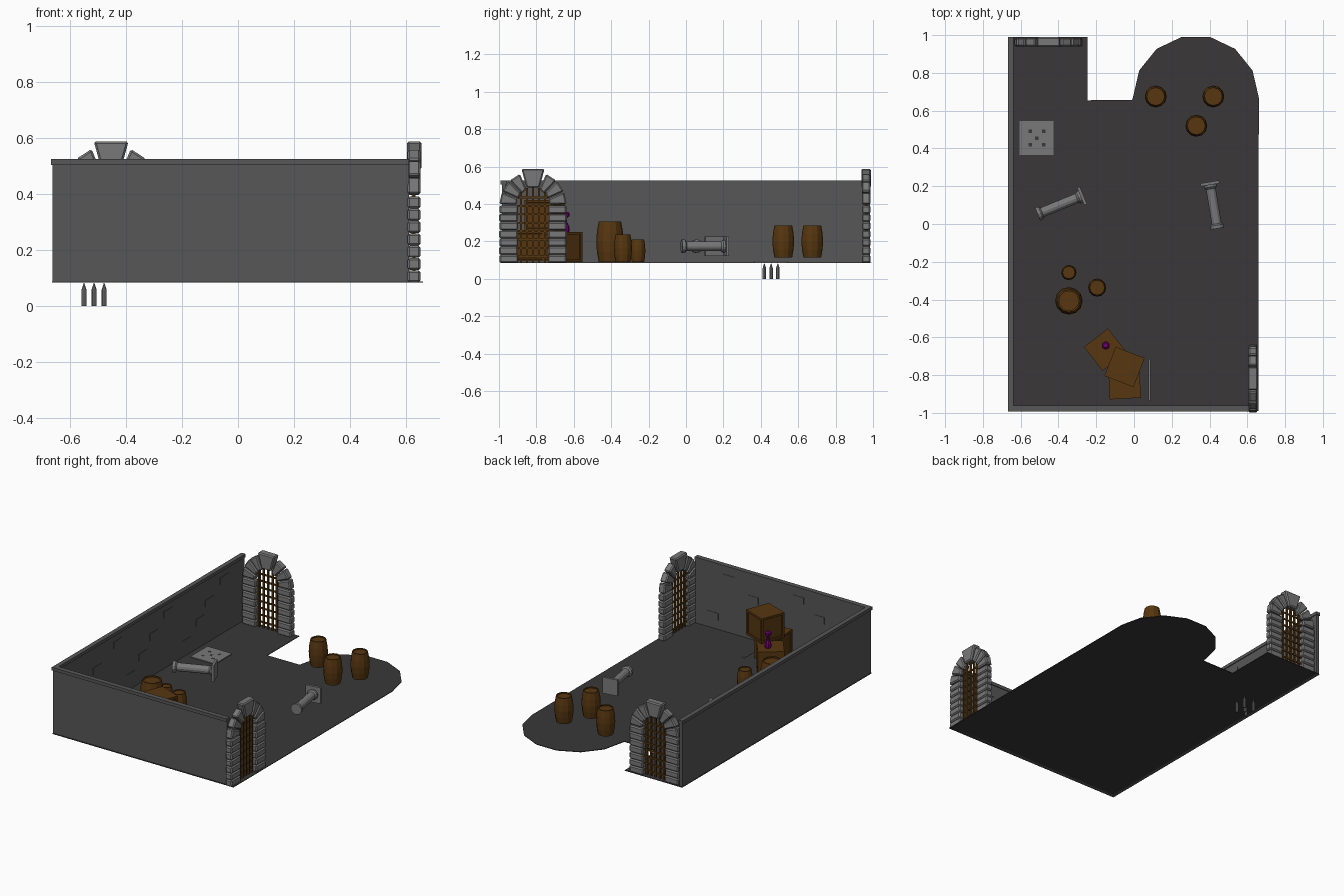
import bpy, bmesh, math, random
from mathutils import Matrix, Vector

if "Cube" in bpy.data.objects:
    bpy.data.objects.remove(bpy.data.objects["Cube"])

random.seed(4)
T = Matrix.Translation
I = Matrix.Identity(4)


def rot(deg, axis='Z'):
    return Matrix.Rotation(math.radians(deg), 4, axis)


def material(name, r, g, b):
    m = bpy.data.materials.new(name)
    m.diffuse_color = (r, g, b, 1)
    m.use_nodes = True
    m.node_tree.nodes["Principled BSDF"].inputs["Base Color"].default_value = m.diffuse_color
    return m


FLOOR = material("dark_stone", 0.042, 0.039, 0.04)
WALL = material("wall_stone", 0.095, 0.095, 0.095)
STONE = material("cut_stone", 0.19, 0.19, 0.19)
WOOD = material("wood", 0.095, 0.038, 0.005)
DARK = material("dark_wood", 0.06, 0.024, 0.004)
PURPLE = material("purple_glass", 0.16, 0.0, 0.16)


def finish(bm, name, mat, matrix=I, bevel=0):
    bmesh.ops.recalc_face_normals(bm, faces=bm.faces)
    me = bpy.data.meshes.new(name)
    bm.to_mesh(me)
    bm.free()
    me.materials.append(mat)
    ob = bpy.data.objects.new(name, me)
    ob.matrix_world = matrix
    bpy.context.collection.objects.link(ob)
    if bevel:
        mod = ob.modifiers.new("bevel", 'BEVEL')
        mod.width = bevel
        mod.segments = 1
    return ob


def add_box(bm, c, s):
    bmesh.ops.create_cube(bm, size=1, matrix=T(c) @ Matrix.Diagonal((*s, 1)))


def box(name, lo, hi, mat, matrix=I, bevel=0):
    bm = bmesh.new()
    lo, hi = Vector(lo), Vector(hi)
    add_box(bm, (lo + hi) / 2, hi - lo)
    return finish(bm, name, mat, matrix, bevel)


def add_prism(bm, pts, off):
    """Extrude a planar outline by a vector."""
    a = [bm.verts.new(p) for p in pts]
    b = [bm.verts.new(Vector(p) + Vector(off)) for p in pts]
    bm.faces.new(a)
    bm.faces.new(b)
    n = len(pts)
    for i in range(n):
        j = (i + 1) % n
        bm.faces.new((a[i], a[j], b[j], b[i]))


def lathe(name, profile, n, mat, matrix):
    """Closed turned shape from (radius, height) pairs."""
    bm = bmesh.new()
    rings = [[bm.verts.new((r * math.cos(2 * math.pi * k / n), r * math.sin(2 * math.pi * k / n), z))
              for k in range(n)] for r, z in profile]
    for a, b in zip(rings, rings[1:]):
        for k in range(n):
            j = (k + 1) % n
            bm.faces.new((a[k], a[j], b[j], b[k]))
    bm.faces.new(rings[0])
    bm.faces.new(rings[-1])
    return finish(bm, name, mat, matrix)


# Floor with a rounded alcove and a doorway recess
Z = 0.088
arc = [(0.3275 + 0.333 * math.cos(math.pi * k / 7), 0.67 + 0.329 * math.sin(math.pi * k / 7), Z) for k in range(8)]
bm = bmesh.new()
add_prism(bm, [(-0.665, -0.99, Z), (0.66, -0.99, Z)] + arc +
          [(-0.01, 0.657, Z), (-0.245, 0.655, Z), (-0.245, 0.99, Z), (-0.665, 0.99, Z)], (0, 0, -0.004))
finish(bm, "floor", FLOOR)

# Two walls with a slightly overhanging coping
box("left_wall", (-0.663, -0.985, 0.084), (-0.643, 0.985, 0.506), WALL)
box("front_wall", (-0.663, -0.985, 0.084), (0.61, -0.965, 0.506), WALL)
box("left_coping", (-0.668, -0.992, 0.504), (-0.638, 0.99, 0.525), WALL)
box("front_coping", (-0.668, -0.992, 0.504), (0.61, -0.96, 0.525), WALL)

# Scattered raised bricks on the inner wall faces
for k in range(12):
    z = 0.15 + 0.09 * (k % 4)
    y = -0.85 + 0.145 * k + random.uniform(-0.04, 0.04)
    box("left_brick", (-0.644, y, z), (-0.6405, y + 0.09, z + 0.045), WALL)
    if k < 9:
        x = -0.58 + 0.125 * k + random.uniform(-0.03, 0.03)
        box("front_brick", (x, -0.966, z), (x + 0.08, -0.9625, z + 0.045), WALL)


def gateway(label, matrix):
    """Stone arch with a wooden lattice; width on local x, depth on local y."""
    bm = bmesh.new()
    h = (0.392 - 0.084) / 7
    for s in (-1, 1):
        for k in range(7):
            add_box(bm, (s * (0.129 + 0.002 * (k % 2)), 0, 0.084 + h * (k + 0.5)), (0.1, 0.046, h - 0.001))
        for k in range(3):
            a0, a1 = math.radians(22.5 * k + 1.5), math.radians(22.5 * k + 22)
            add_prism(bm, [(s * r * math.cos(a), -0.023, 0.395 + r * math.sin(a))
                           for r, a in ((0.086, a0), (0.18, a0), (0.18, a1), (0.09, a1))], (0, 0.046, 0))
    add_prism(bm, [(-0.034, -0.026, 0.487), (0.034, -0.026, 0.487),
                   (0.062, -0.026, 0.588), (-0.062, -0.026, 0.588)], (0, 0.052, 0))
    finish(bm, label + "_arch", STONE, matrix, bevel=0.007)
    bm = bmesh.new()
    for k in range(-2, 3):
        top = 0.395 + math.sqrt(0.095 ** 2 - (0.032 * k) ** 2)
        add_box(bm, (0.032 * k, 0, (top + 0.086) / 2), (0.011, 0.011, top - 0.086))
    for k in range(8):
        add_box(bm, (0, 0.006, 0.12 + 0.045 * k), (0.165, 0.007, 0.01))
    finish(bm, label + "_lattice", WOOD, matrix)


gateway("right_gate", T((0.629, -0.818, 0)) @ rot(90))
gateway("back_gate", T((-0.453, 0.963, 0)))

# Barrels: bulging staves and recessed lids
for x, y, r, z0, z1 in ((0.115, 0.675, 0.058, 0.115, 0.285), (0.42, 0.675, 0.058, 0.115, 0.285),
                        (0.33, 0.52, 0.058, 0.115, 0.285), (-0.345, -0.407, 0.073, 0.09, 0.307),
                        (-0.195, -0.337, 0.048, 0.09, 0.238), (-0.345, -0.257, 0.04, 0.09, 0.21)):
    h, e = z1 - z0, r * 0.82
    lathe("barrel", [(e * 0.86, 0.04 * h), (e * 0.86, 0), (e, 0), (r * 0.95, 0.25 * h), (r, 0.5 * h),
                     (r * 0.95, 0.75 * h), (e, h), (e * 0.86, h), (e * 0.86, 0.96 * h)],
          12, WOOD, T((x, y, z0)))


# Crates: plank box with recessed panels inside a frame
def crate(x, y, z, s, deg):
    bm = bmesh.new()
    bmesh.ops.create_cube(bm, size=s)
    sides = [f for f in bm.faces if abs(f.normal.z) < 0.5]
    bmesh.ops.inset_individual(bm, faces=sides, thickness=s * 0.12)
    bmesh.ops.inset_individual(bm, faces=sides, thickness=0.001, depth=-0.008)
    finish(bm, "crate", WOOD, T((x, y, z + s / 2)) @ rot(deg))


crate(-0.152, -0.665, 0.09, 0.16, 38)
crate(-0.05, -0.842, 0.09, 0.165, 3)
crate(-0.05, -0.757, 0.256, 0.165, -21)

# Purple bottle on the lower crate
lathe("bottle", [(0.018, 0), (0.021, 0.012), (0.019, 0.03), (0.008, 0.05), (0.008, 0.075),
                 (0.02, 0.085), (0.02, 0.1), (0.012, 0.108)], 8, PURPLE, T((-0.15, -0.643, 0.25)))

# Fallen pillars: flanged shaft with a square base plate
for x0, y0, x1, y1 in ((-0.51, 0.052, -0.275, 0.148), (0.442, -0.024, 0.402, 0.215)):
    d = Vector((x1 - x0, y1 - y0, 0))
    L = d.length
    m = T((x0, y0, 0.174)) @ rot(math.degrees(math.atan2(d.y, d.x))) @ rot(90, 'Y')
    lathe("pillar_shaft", [(0.036, 0), (0.036, 0.018), (0.026, 0.026), (0.026, L - 0.03),
                           (0.034, L - 0.02), (0.034, L - 0.005)], 12, STONE, m)
    box("pillar_plate", (-0.053, -0.05, L - 0.008), (0.053, 0.05, L + 0.008), STONE, m)

# Spike trap: plate with holes and five spikes below the floor
box("trap_plate", (-0.605, 0.366, 0.087), (-0.425, 0.545, 0.094), STONE)
for dx, dy in ((0, 0), (1, 1), (1, -1), (-1, 1), (-1, -1)):
    x, y = -0.514 + 0.036 * dx, 0.455 + 0.036 * dy
    box("trap_hole", (x - 0.009, y - 0.009, 0.09), (x + 0.009, y + 0.009, 0.0945), FLOOR)
    lathe("spike", [(0.009, 0), (0.009, 0.058), (0.001, 0.083)], 8, STONE, T((x, y, 0)))

# Thin rod lying beside the crates
box("rod", (0.077, -0.935, 0.089), (0.087, -0.715, 0.097), STONE)
